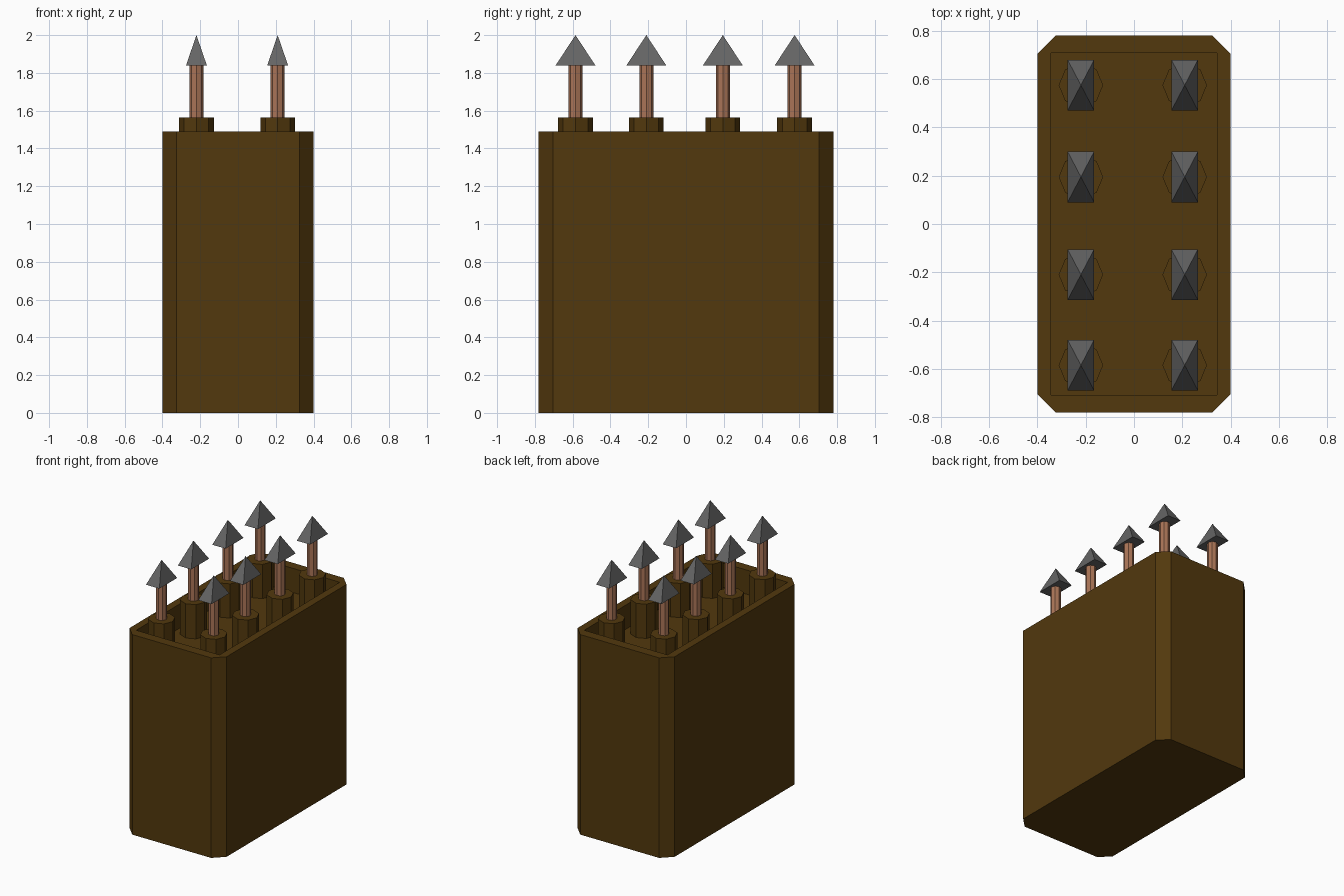
import bpy, bmesh, math
from mathutils import Matrix

if "Cube" in bpy.data.objects:
    bpy.data.objects.remove(bpy.data.objects["Cube"])


def material(name, rgb):
    m = bpy.data.materials.new(name)
    m.diffuse_color = (*rgb, 1)
    m.use_nodes = True
    m.node_tree.nodes["Principled BSDF"].inputs["Base Color"].default_value = m.diffuse_color
    return m


LEATHER = material("dark_leather", (0.085, 0.04, 0.004))
WOOD = material("shaft_wood", (0.40, 0.175, 0.095))
STEEL = material("dark_steel", (0.13, 0.13, 0.13))


def finish(name, bm, mat):
    bmesh.ops.recalc_face_normals(bm, faces=bm.faces)
    mesh = bpy.data.meshes.new(name)
    bm.to_mesh(mesh)
    bm.free()
    mesh.materials.append(mat)
    ob = bpy.data.objects.new(name, mesh)
    bpy.context.collection.objects.link(ob)
    return ob


def cone(name, mat, sides, r1, r2, x, y, z0, z1, stretch=(1, 1), turn=0):
    bm = bmesh.new()
    place = (Matrix.Translation((x, y, (z0 + z1) / 2))
             @ Matrix.Diagonal((*stretch, 1, 1))
             @ Matrix.Rotation(turn, 4, 'Z'))
    bmesh.ops.create_cone(bm, cap_ends=True, segments=sides, radius1=r1,
                          radius2=r2, depth=z1 - z0, matrix=place)
    return finish(name, bm, mat)


# Case: chamfered outer wall, square-cornered recess in the top
W, D, H, C = 0.40, 0.78, 1.49, 0.075
IW, ID, FLOOR = 0.343, 0.708, 1.31
bm = bmesh.new()
quads = [(1, 1), (-1, 1), (-1, -1), (1, -1)]
outer, inner = [], []
for sx, sy in quads:
    corner = [(sx * W, sy * (D - C)), (sx * (W - C), sy * D)]
    outer += corner if sx * sy > 0 else corner[::-1]
    inner.append((sx * IW, sy * ID))
low = [bm.verts.new((x, y, 0)) for x, y in outer]
top = [bm.verts.new((x, y, H)) for x, y in outer]
rim = [bm.verts.new((x, y, H)) for x, y in inner]
pit = [bm.verts.new((x, y, FLOOR)) for x, y in inner]
bm.faces.new(low)
bm.faces.new(pit)
for i in range(8):
    j = (i + 1) % 8
    bm.faces.new((low[i], low[j], top[j], top[i]))
for i in range(4):
    j = (i + 1) % 4
    a, b, c = top[2 * i], top[2 * i + 1], top[(2 * i + 2) % 8]
    bm.faces.new((a, b, rim[i]))
    bm.faces.new((b, c, rim[j], rim[i]))
    bm.faces.new((rim[i], rim[j], pit[j], pit[i]))
finish("case", bm, LEATHER)

# Eight arrows, each standing in its own sleeve
for x in (-0.22, 0.21):
    for y in (-0.585, -0.21, 0.195, 0.575):
        cone("sleeve", LEATHER, 8, 0.092, 0.092, x, y, FLOOR, 1.565)
        cone("arrow_shaft", WOOD, 8, 0.037, 0.037, x, y, FLOOR, 1.84)
        cone("arrow_head", STEEL, 4, math.sqrt(2), 0, x, y, 1.84, 2.0,
             stretch=(0.055, 0.105), turn=math.pi / 4)
